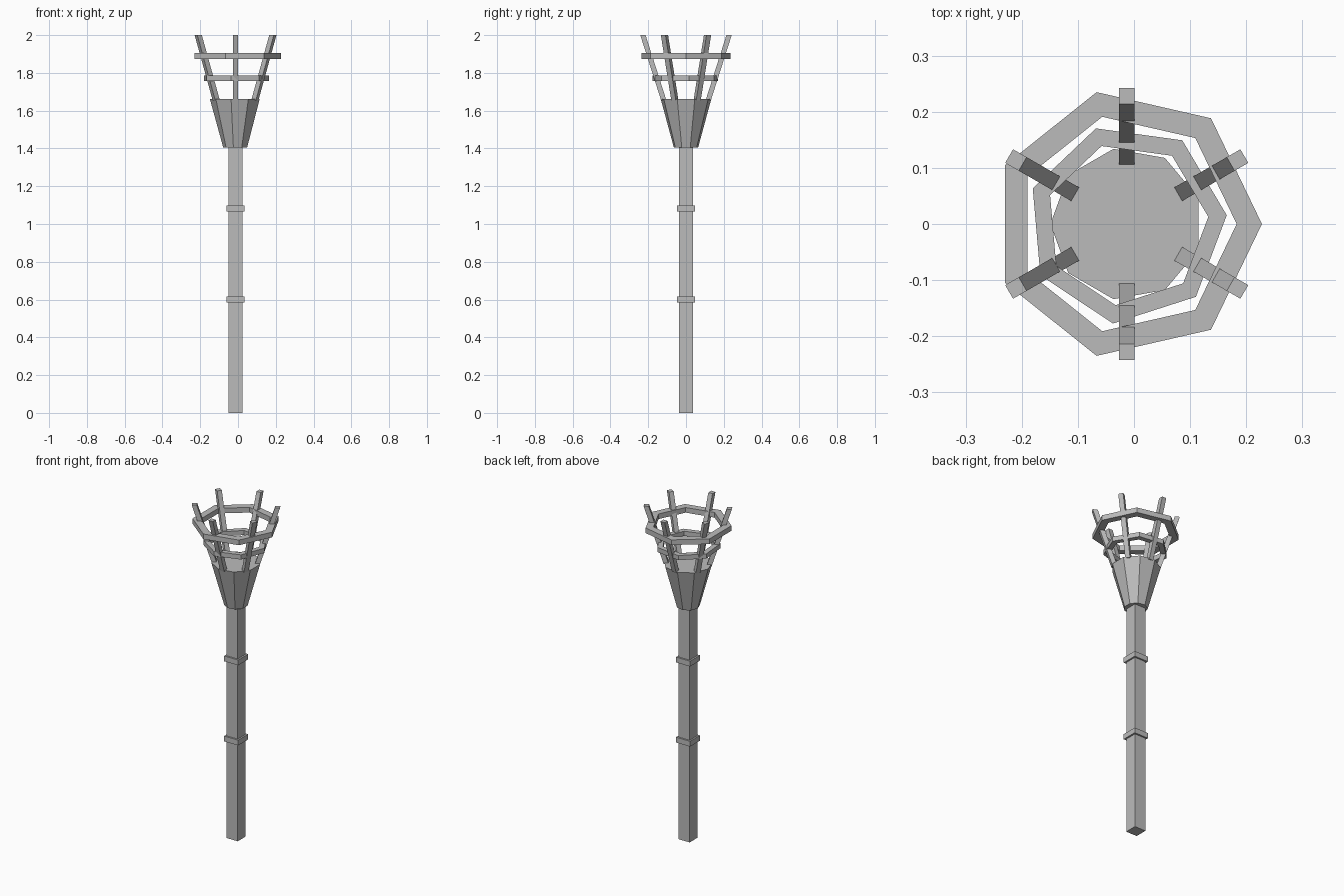
import bpy, bmesh
from math import sin, cos, pi, radians
from mathutils import Matrix, Vector

AXIS_X = -0.013

cube = bpy.data.objects.get("Cube")
if cube:
    bpy.data.objects.remove(cube, do_unlink=True)

grey = bpy.data.materials.new("iron_grey")
grey.use_nodes = True
grey.diffuse_color = (0.5, 0.5, 0.5, 1)
grey.node_tree.nodes["Principled BSDF"].inputs["Base Color"].default_value = grey.diffuse_color


def finish(bm, name):
    bmesh.ops.recalc_face_normals(bm, faces=bm.faces[:])
    mesh = bpy.data.meshes.new(name)
    bm.to_mesh(mesh)
    bm.free()
    mesh.materials.append(grey)
    obj = bpy.data.objects.new(name, mesh)
    obj.location.x = AXIS_X
    bpy.context.collection.objects.link(obj)
    return obj


def polygon(bm, sides, radius, z, turn):
    return [bm.verts.new((radius * cos(turn + 2 * pi * i / sides),
                          radius * sin(turn + 2 * pi * i / sides), z))
            for i in range(sides)]


def bridge(bm, a, b):
    for i in range(len(a)):
        j = (i + 1) % len(a)
        bm.faces.new((a[i], a[j], b[j], b[i]))


def frustum(name, sides, r_low, r_high, low, high, turn=0.0):
    bm = bmesh.new()
    a = polygon(bm, sides, r_low, low, turn)
    b = polygon(bm, sides, r_high, high, turn)
    bridge(bm, a, b)
    bm.faces.new(a)
    bm.faces.new(b)
    return finish(bm, name)


def hoop(name, sides, outer, inner, low, high, turn=0.0):
    bm = bmesh.new()
    section = [(outer, low), (outer, high), (inner, high), (inner, low)]
    loops = [polygon(bm, sides, r, z, turn) for r, z in section]
    for k in range(4):
        bridge(bm, loops[k], loops[(k + 1) % 4])
    return finish(bm, name)


# Square shaft with two collars
half_diagonal = 0.5 ** 0.5
frustum("shaft", 4, 0.074 * half_diagonal, 0.074 * half_diagonal, 0, 1.41, pi / 4)
for label, z in (("lower", 0.6), ("upper", 1.083)):
    r = 0.094 * half_diagonal
    frustum(label + "_collar", 4, r, r, z - 0.016, z + 0.016, pi / 4)

# Flared nine-sided cup
frustum("cup", 9, 0.065, 0.136, 1.404, 1.662, pi)

# Seven-sided basket hoops
hoop("lower_hoop", 7, 0.179, 0.146, 1.757, 1.785, radians(5))
hoop("upper_hoop", 7, 0.241, 0.196, 1.873, 1.904)

# Six leaning bars, cut level at the top
for n in range(6):
    bm = bmesh.new()
    bmesh.ops.create_cube(bm, size=1)
    spin = Matrix.Rotation(radians(30 + 60 * n), 3, 'Z')
    for v in bm.verts:
        top = v.co.z > 0
        radius = (0.228 if top else 0.118) + v.co.x * 0.028
        v.co = spin @ Vector((radius, v.co.y * 0.028, 2.0 if top else 1.655))
    finish(bm, "basket_bar_%d" % (n + 1))
